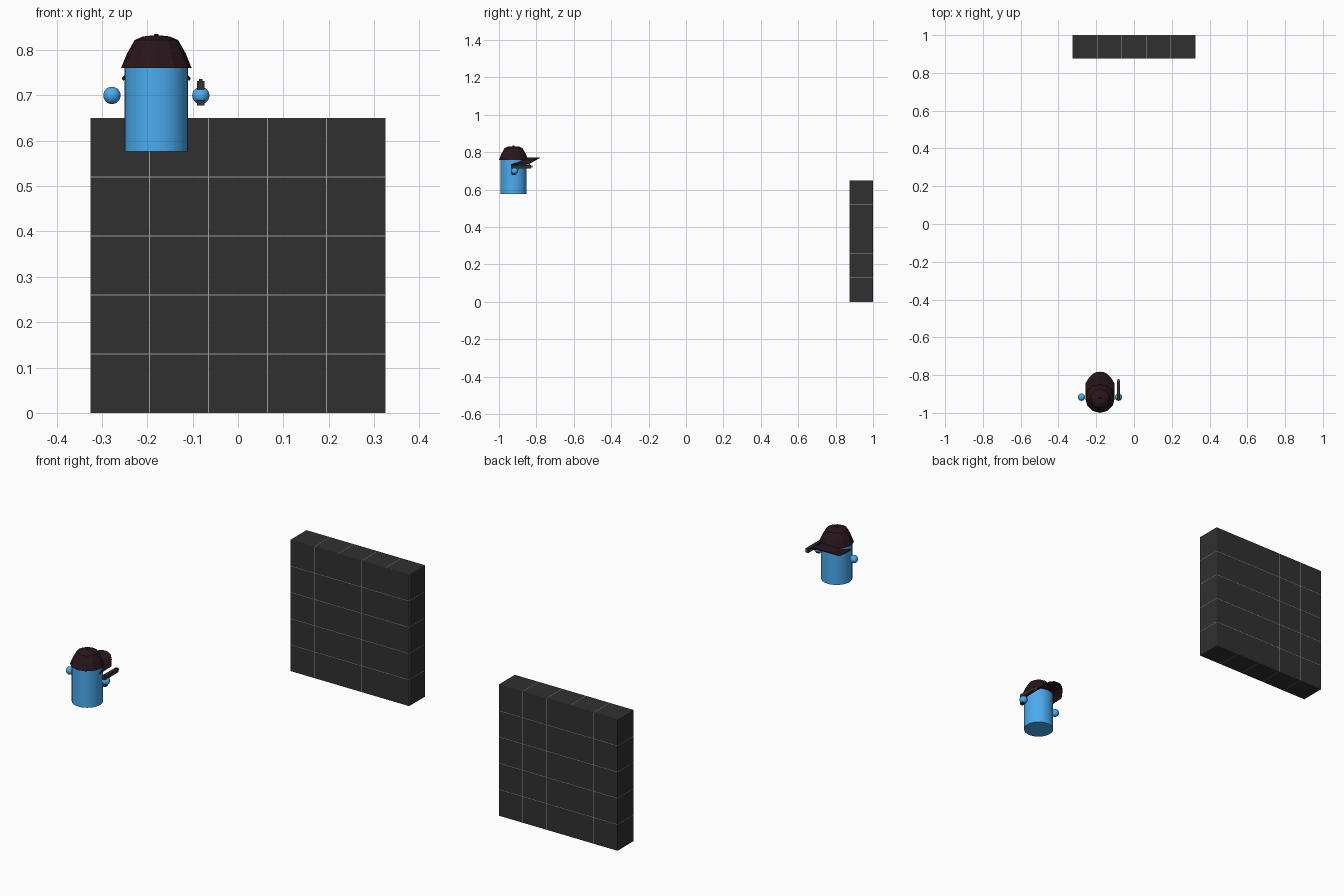
import bpy, bmesh, math
from mathutils import Matrix, Vector

if "Cube" in bpy.data.objects:
    bpy.data.objects.remove(bpy.data.objects["Cube"])

CX, CY = -0.18, -0.922   # centre of the figure


def material(name, rgb):
    m = bpy.data.materials.new(name)
    m.diffuse_color = (*rgb, 1)
    m.use_nodes = True
    m.node_tree.nodes["Principled BSDF"].inputs["Base Color"].default_value = m.diffuse_color
    return m


BLUE = material("blue", (0.07, 0.41, 0.87))
MAROON = material("maroon", (0.021, 0.008, 0.012))
DARK = material("charcoal", (0.03, 0.03, 0.03))
LINE = material("pale_edge", (0.35, 0.35, 0.35))
METAL = material("gunmetal", (0.03, 0.03, 0.03))
TAN = material("tan", (0.4, 0.3, 0.15))


def finish(name, bm, *mats, smooth=False):
    bmesh.ops.recalc_face_normals(bm, faces=bm.faces)
    me = bpy.data.meshes.new(name)
    bm.to_mesh(me)
    bm.free()
    ob = bpy.data.objects.new(name, me)
    bpy.context.collection.objects.link(ob)
    for m in mats:
        me.materials.append(m)
    if smooth:
        bpy.ops.object.select_all(action='DESELECT')
        ob.select_set(True)
        bpy.context.view_layer.objects.active = ob
        bpy.ops.object.shade_smooth_by_angle(angle=math.radians(35))
    return ob


def box(bm, lo, hi):
    lo, hi = Vector(lo), Vector(hi)
    mat = Matrix.Translation((lo + hi) / 2) @ Matrix.Diagonal((*(hi - lo), 1))
    return bmesh.ops.create_cube(bm, size=1, matrix=mat)["verts"]


# Wall: 5 x 5 blocks, each face framed by a thin pale rim
S = 0.13
for i in range(5):
    for k in range(5):
        bm = bmesh.new()
        x, z = -0.325 + i * S, k * S
        box(bm, (x, 0.875, z), (x + S, 1.0, z + S))
        rims = bmesh.ops.inset_individual(bm, faces=bm.faces[:], thickness=0.0013)
        for f in rims["faces"]:
            f.material_index = 1
        finish(f"wall_block_{i}_{k}", bm, DARK, LINE)

# Body cylinder
bm = bmesh.new()
bmesh.ops.create_cone(bm, cap_ends=True, segments=32, radius1=0.07, radius2=0.07,
                      depth=0.19, matrix=Matrix.Translation((CX, CY, 0.671)))
finish("body", bm, BLUE, smooth=True)

# Floating hands
for side, name in ((-1, "left_hand"), (1, "right_hand")):
    bm = bmesh.new()
    bmesh.ops.create_uvsphere(bm, u_segments=24, v_segments=12, radius=0.019,
                              matrix=Matrix.Translation((CX + side * 0.098, -0.917, 0.70)))
    finish(name, bm, BLUE, smooth=True)

# Cap crown: faceted lathe
N = 12
profile = [(0.078, 0.76), (0.065, 0.792), (0.048, 0.822), (0.03, 0.830), (0.012, 0.832)]
bm = bmesh.new()
rings = []
for r, z in profile:
    rings.append([bm.verts.new((CX + r * math.cos(2 * math.pi * j / N),
                                CY + r * math.sin(2 * math.pi * j / N), z)) for j in range(N)])
for a, b in zip(rings, rings[1:]):
    for j in range(N):
        bm.faces.new((a[j], a[(j + 1) % N], b[(j + 1) % N], b[j]))
bm.faces.new(rings[-1])
bm.faces.new(rings[0])
finish("cap_crown", bm, MAROON)

# Cap button
bm = bmesh.new()
bmesh.ops.create_cone(bm, cap_ends=True, segments=8, radius1=0.006, radius2=0.004,
                      depth=0.006, matrix=Matrix.Translation((CX, CY, 0.833)))
finish("cap_button", bm, MAROON)

# Cap brim: arched sheet whose sides droop past the temples
bm = bmesh.new()
cols = []
for i in range(9):
    u = -1 + i / 4
    y_in = CY - 0.01 + 0.075 * math.sqrt(1 - u * u)
    y_out = -0.842 + 0.06 * (1 - abs(u) ** 2.5)
    x = CX + 0.074 * u
    z = 0.768 - 0.034 * abs(u) ** 2.6
    cols.append([bm.verts.new((x, y_in + (y_out - y_in) * t, z + 0.003 * t))
                 for t in (0, 0.5, 1)])
for a, b in zip(cols, cols[1:]):
    for j in range(2):
        bm.faces.new((a[j], b[j], b[j + 1], a[j + 1]))
brim = finish("cap_brim", bm, MAROON)
mod = brim.modifiers.new("thickness", 'SOLIDIFY')
mod.thickness = 0.005
mod.offset = 0

# Pistol in the right hand
GX = CX + 0.098
bm = bmesh.new()
box(bm, (GX - 0.008, -0.935, 0.713), (GX + 0.008, -0.828, 0.732))    # slide
box(bm, (GX - 0.002, -0.84, 0.732), (GX + 0.002, -0.834, 0.736))     # front sight
box(bm, (GX - 0.004, -0.935, 0.732), (GX + 0.004, -0.929, 0.736))    # rear sight
box(bm, (GX - 0.003, -0.896, 0.702), (GX + 0.003, -0.892, 0.713))    # guard
grip = box(bm, (GX - 0.0085, -0.926, 0.678), (GX + 0.0085, -0.905, 0.715))
for v in grip:                                                       # raked grip
    if v.co.z < 0.69:
        v.co.y -= 0.008
finish("pistol", bm, METAL)

# Muzzle tip
bm = bmesh.new()
bmesh.ops.create_cone(bm, cap_ends=True, segments=12, radius1=0.005, radius2=0.005, depth=0.008,
                      matrix=Matrix.Translation((GX, -0.825, 0.723)) @ Matrix.Rotation(math.pi / 2, 4, 'X'))
finish("muzzle", bm, TAN)
